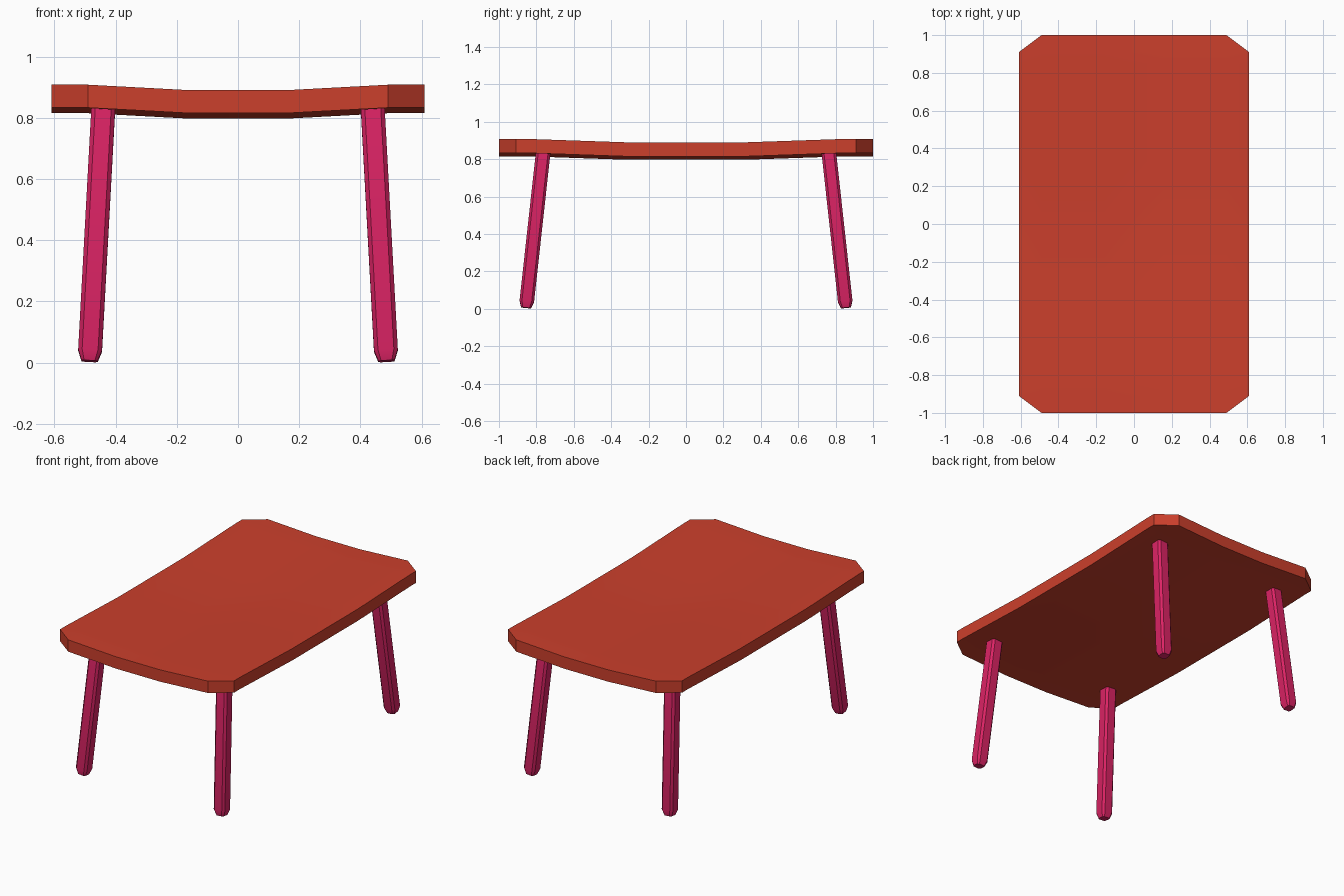
import bpy, bmesh
from mathutils import Vector, Matrix

if "Cube" in bpy.data.objects:
    bpy.data.objects.remove(bpy.data.objects["Cube"])


def material(name, color):
    m = bpy.data.materials.new(name)
    m.diffuse_color = (*color, 1)
    m.use_nodes = True
    m.node_tree.nodes["Principled BSDF"].inputs["Base Color"].default_value = m.diffuse_color
    return m


def finish(bm, name, mat):
    bmesh.ops.recalc_face_normals(bm, faces=bm.faces)
    me = bpy.data.meshes.new(name)
    bm.to_mesh(me)
    bm.free()
    ob = bpy.data.objects.new(name, me)
    bpy.context.collection.objects.link(ob)
    me.materials.append(mat)
    bpy.ops.object.select_all(action='DESELECT')
    ob.select_set(True)
    bpy.context.view_layer.objects.active = ob
    bpy.ops.object.shade_smooth_by_angle(angle=0.6)
    return ob


def rise(v, flat, full):
    # height gained between the flat middle and the raised rim
    return 0.018 * min(1, max(0, (abs(v) - flat) / (full - flat)))


top_mat = material("top_red", (0.60, 0.05, 0.025))
leg_mat = material("leg_pink", (0.72, 0.017, 0.13))

# Tabletop: shallow dished slab with clipped corners
xs = [-0.61, -0.49, -0.155, 0.155, 0.49, 0.61]
ys = [-1, -0.91, -0.85, -0.33, 0.33, 0.85, 0.91, 1]
bm = bmesh.new()
grid = {}
for i, x in enumerate(xs):
    for j, y in enumerate(ys):
        if abs(x) == 0.61 and abs(y) == 1:
            continue
        z = 0.872 + rise(x, 0.155, 0.49) + rise(y, 0.33, 0.85)
        grid[i, j] = bm.verts.new((x, y, z))
for i in range(len(xs) - 1):
    for j in range(len(ys) - 1):
        keys = [(i, j), (i + 1, j), (i + 1, j + 1), (i, j + 1)]
        bm.faces.new([grid[k] for k in keys if k in grid])
ext = bmesh.ops.extrude_face_region(bm, geom=bm.faces[:], use_keep_orig=True)
lower = [g for g in ext["geom"] if isinstance(g, bmesh.types.BMVert)]
bmesh.ops.translate(bm, verts=lower, vec=(0, 0, -0.075))
finish(bm, "tabletop", top_mat)

# Legs: splayed square posts with clipped edges and tapered feet
H, C = 0.039, 0.026
section = [(H, -C), (H, C), (C, H), (-C, H), (-H, C), (-H, -C), (-C, -H), (C, -H)]


def leg(name, sx, sy):
    foot = Vector((0.485 * sx, 0.855 * sy, 0.005))
    head = Vector((0.439 * sx, 0.762 * sy, 0.85))
    axis = (head - foot).normalized()
    side = axis.cross(Vector((1, 0, 0))).normalized()
    front = side.cross(axis)
    length = (head - foot).length
    bm = bmesh.new()
    rings = []
    for d, s in ((0, 0.68), (0.035, 1), (length, 1)):
        rings.append([bm.verts.new(foot + axis * d + front * (u * s) + side * (v * s))
                      for u, v in section])
    for a, b in zip(rings, rings[1:]):
        for k in range(8):
            n = (k + 1) % 8
            bm.faces.new((a[k], a[n], b[n], b[k]))
    bm.faces.new(rings[0])
    bm.faces.new(rings[-1])
    finish(bm, name, leg_mat)


for sx, xname in ((-1, "left"), (1, "right")):
    for sy, yname in ((-1, "front"), (1, "back")):
        leg(f"{yname}_{xname}_leg", sx, sy)
